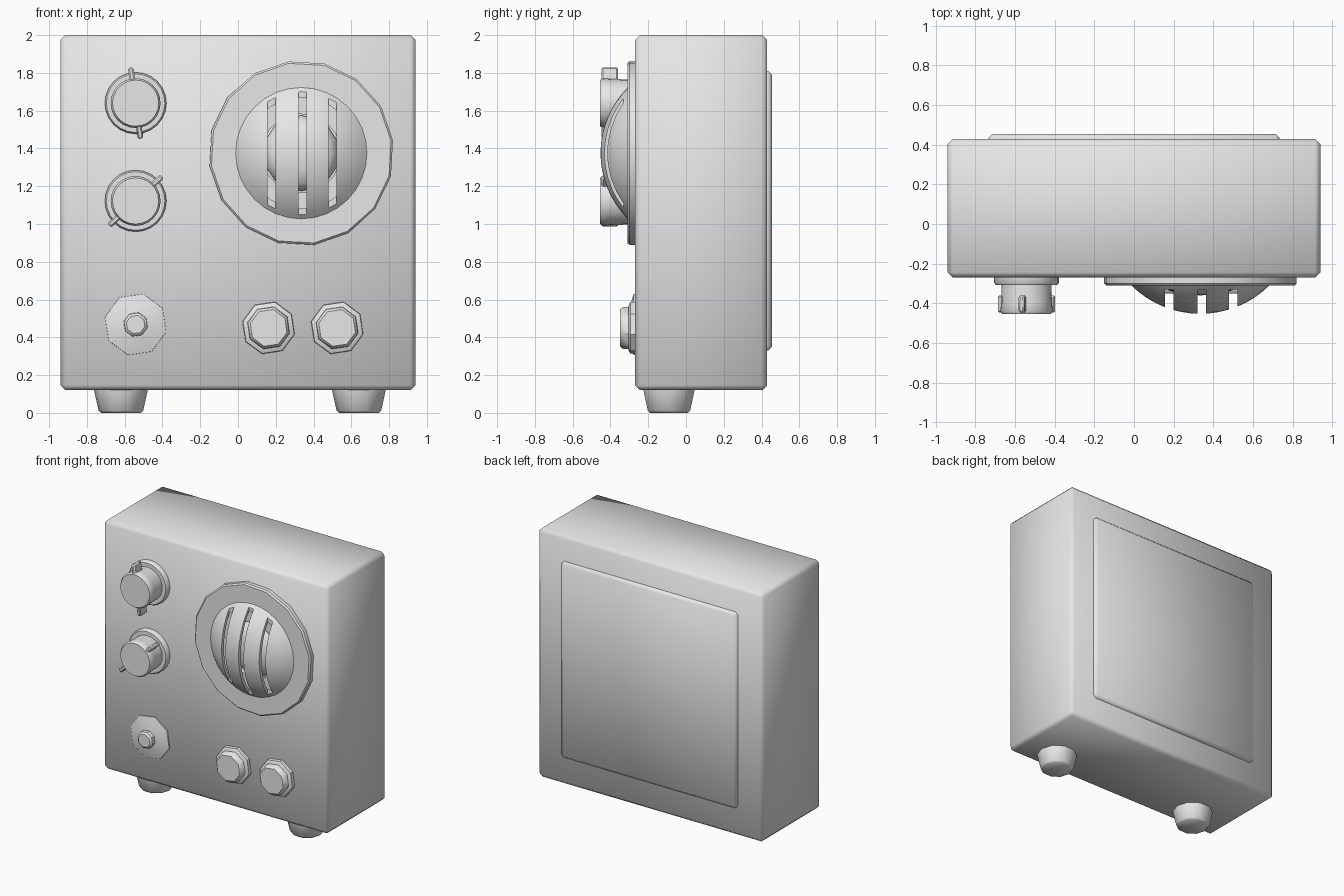
import bpy, bmesh, math
from mathutils import Matrix

if "Cube" in bpy.data.objects:
    bpy.data.objects.remove(bpy.data.objects["Cube"], do_unlink=True)

grey = bpy.data.materials.new("light_grey")
grey.use_nodes = True
grey.diffuse_color = (0.8, 0.8, 0.8, 1)
grey.node_tree.nodes["Principled BSDF"].inputs["Base Color"].default_value = (0.8, 0.8, 0.8, 1)


def finish(name, bm, angle=40):
    bmesh.ops.recalc_face_normals(bm, faces=bm.faces)
    mesh = bpy.data.meshes.new(name)
    bm.to_mesh(mesh)
    bm.free()
    mesh.materials.append(grey)
    ob = bpy.data.objects.new(name, mesh)
    bpy.context.collection.objects.link(ob)
    smooth(ob, angle)
    return ob


def smooth(ob, angle):
    bpy.ops.object.select_all(action="DESELECT")
    bpy.context.view_layer.objects.active = ob
    ob.select_set(True)
    bpy.ops.object.shade_smooth_by_angle(angle=math.radians(angle))


def box(name, x, y, z, bevel=0.0, angle=40, matrix=None):
    """Box from (min, max) ranges, with an optional chamfer."""
    bm = bmesh.new()
    bmesh.ops.create_cube(bm, size=1)
    for v in bm.verts:
        for i, (lo, hi) in enumerate((x, y, z)):
            v.co[i] = lo if v.co[i] < 0 else hi
    if bevel:
        bmesh.ops.bevel(bm, geom=bm.edges[:], offset=bevel, segments=1,
                        affect="EDGES", profile=0.5)
    if matrix:
        bm.transform(matrix)
    return finish(name, bm, angle)


def lathe(name, profile, sides, cx, cz, phase=0, closed=False, upright=None, angle=40):
    """Turn (radius, depth) points about the front-back axis, or about z at depth `upright`."""
    bm = bmesh.new()
    rows = []
    for r, d in profile:
        row = []
        for k in range(sides if r else 1):
            a = math.radians(phase) + math.tau * k / sides
            u, w = r * math.cos(a), r * math.sin(a)
            co = (cx + u, d, cz + w) if upright is None else (cx + u, upright + w, d)
            row.append(bm.verts.new(co))
        rows.append(row)
    pairs = list(zip(rows, rows[1:]))
    if closed:
        pairs.append((rows[-1], rows[0]))
    for a, b in pairs:
        if len(a) == len(b) == 1:
            continue
        for k in range(sides):
            n = (k + 1) % sides
            ring = [a[k % len(a)], a[n % len(a)], b[n % len(b)], b[k % len(b)]]
            bm.faces.new(list(dict.fromkeys(ring)))
    if not closed:
        for row in (rows[0], rows[-1]):
            if len(row) > 2:
                bm.faces.new(row)
    return finish(name, bm, angle)


# Cabinet and raised rear panel, smooth across their chamfers
box("cabinet", (-0.94, 0.94), (-0.27, 0.43), (0.12, 2.0), 0.026, 180)
box("rear_panel", (-0.735, 0.735), (0.40, 0.455), (0.33, 1.81), 0.02, 50)

# Two tapered feet
for side, x in (("right", -0.62), ("left", 0.64)):
    lathe("foot_" + side, [(0.145, 0.14), (0.14, 0.11), (0.118, 0.012), (0.105, 0)],
          10, x, 0, upright=-0.09, angle=50)

# Speaker: flange with a recess, small cone, slotted dome
SX, SZ = 0.335, 1.375
lathe("speaker_flange", [(0.49, -0.26), (0.49, -0.30), (0.48, -0.31), (0.21, -0.31), (0.21, -0.26)],
      16, SX, SZ, 8, closed=True)
lathe("speaker_core", [(0.2, -0.26), (0.2, -0.29), (0.16, -0.335), (0.09, -0.355), (0, -0.36)],
      16, SX, SZ, angle=60)


def cap(radius, height, base, steps=9):
    """Profile of a shallow spherical cap from rim to apex."""
    big = (radius ** 2 + height ** 2) / (2 * height)
    top = math.asin(radius / big)
    pts = []
    for i in range(steps):
        a = top * (1 - i / (steps - 1))
        r = 0 if i == steps - 1 else big * math.sin(a)
        pts.append((r, base - height + big * (1 - math.cos(a))))
    return pts


outer, inner = cap(0.352, 0.147, -0.306), cap(0.325, 0.12, -0.306)
dome = lathe("speaker_dome", outer + inner[::-1], 32, SX, SZ, closed=True)
for x in (0.178, 0.342, 0.50):
    cutter = box("slot_cutter", (x - 0.021, x + 0.021), (-0.6, -0.33), (0.9, 1.9))
    cutter.hide_render = True
    mod = dome.modifiers.new("slot", "BOOLEAN")
    mod.operation, mod.solver, mod.object = "DIFFERENCE", "EXACT", cutter
    bpy.context.view_layer.objects.active = dome
    bpy.ops.object.modifier_apply(modifier=mod.name)
    bpy.data.objects.remove(cutter, do_unlink=True)
smooth(dome, 35)

# Two rotary knobs with a pointer fin through each
KX = -0.542
for label, z, turn in (("upper", 1.64, 98), ("lower", 1.122, 43)):
    lathe(label + "_knob_base", [(0.163, -0.26), (0.163, -0.298), (0.155, -0.308)], 24, KX, z)
    lathe(label + "_knob", [(0.125, -0.30), (0.128, -0.40), (0.132, -0.44), (0.122, -0.455)],
          24, KX, z)
    spin = Matrix.Translation((KX, 0, z)) @ Matrix.Rotation(-math.radians(turn), 4, "Y")
    box(label + "_knob_pointer", (-0.19, 0.19), (-0.447, -0.36), (-0.015, 0.015),
        0.008, 40, spin)

# Jack socket at lower right
lathe("socket_plate", [(0.168, -0.26), (0.166, -0.278), (0.07, -0.305)], 8, KX, 0.468, 31, angle=50)
lathe("socket_tip", [(0.066, -0.29), (0.064, -0.335), (0.05, -0.347)], 8, KX, 0.468, 31)

# Two push buttons
for side, x in (("right", 0.162), ("left", 0.525)):
    lathe(side + "_button_rim", [(0.143, -0.26), (0.14, -0.295), (0.122, -0.305)], 8, x, 0.45, 31)
    lathe(side + "_button", [(0.116, -0.29), (0.114, -0.335), (0.1, -0.35)], 8, x, 0.45, 31)
